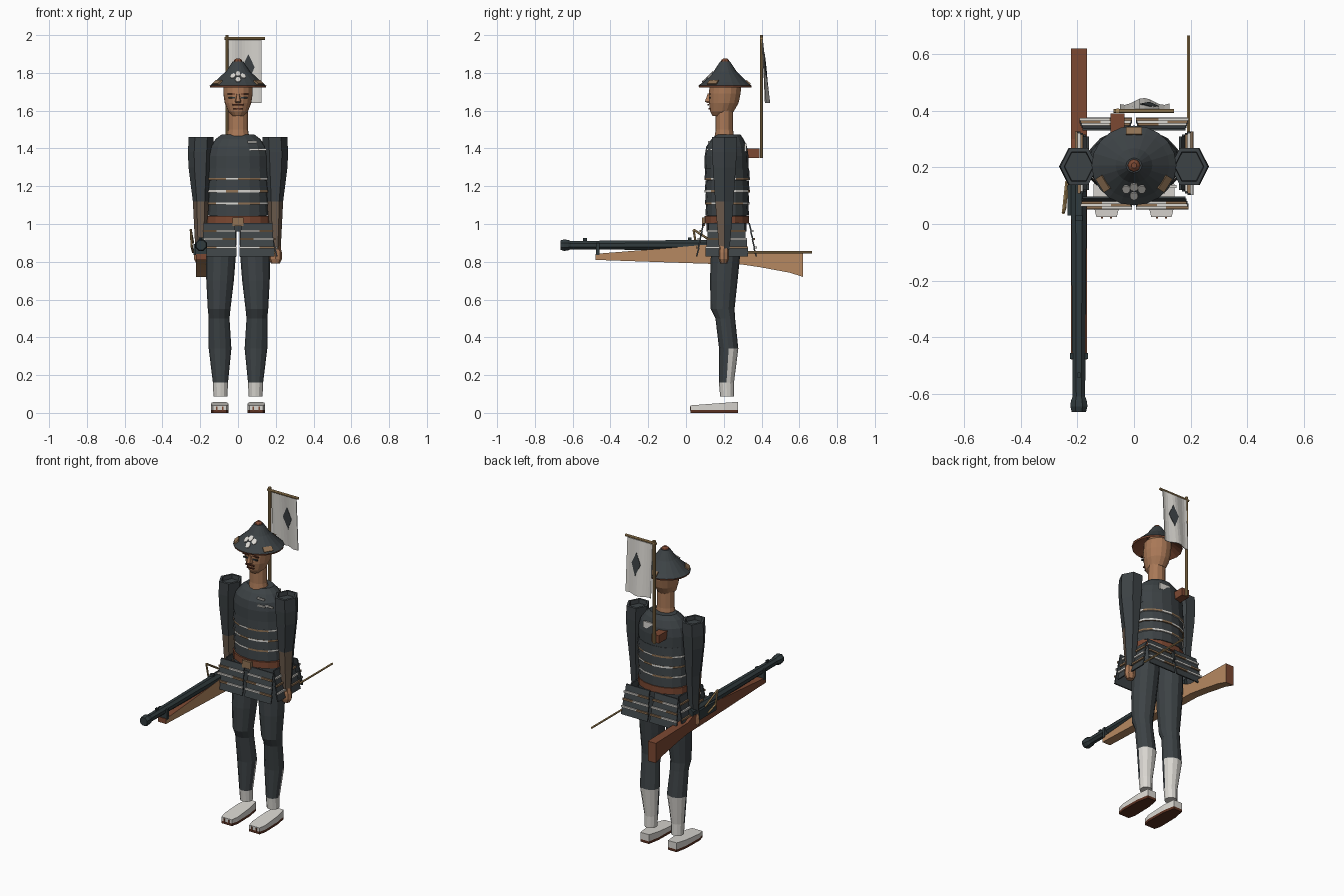
import bpy, bmesh, math
from mathutils import Vector

cube = bpy.data.objects.get("Cube")
if cube:
    bpy.data.objects.remove(cube)

COLOURS = {
    "slate cloth": (0.046, 0.055, 0.06), "off white": (0.70, 0.68, 0.64),
    "skin": (0.40, 0.19, 0.095), "light wood": (0.47, 0.25, 0.12),
    "red brown leather": (0.20, 0.065, 0.032), "bamboo": (0.42, 0.27, 0.11),
    "drab guard": (0.15, 0.105, 0.074), "gun metal": (0.03, 0.043, 0.047),
    "dark sole": (0.10, 0.03, 0.015), "lacing tan": (0.28, 0.17, 0.09),
}
MATS = {}
for label, rgb in COLOURS.items():
    m = bpy.data.materials.new(label)
    m.use_nodes = True
    m.diffuse_color = (*rgb, 1)
    m.node_tree.nodes["Principled BSDF"].inputs["Base Color"].default_value = (*rgb, 1)
    MATS[label] = m
NAMES = list(COLOURS)
SLATE, WHITE, SKIN, WOOD, LEATHER, BAMBOO, DRAB, METAL, SOLE, LACE = NAMES


def part(name, solids, rule=None):
    """Build one object from lofted solids, each a (rings, colour) pair."""
    bm = bmesh.new()
    used = []

    def slot(c):
        if c not in used:
            used.append(c)
        return used.index(c)
    for rings, colour in solids:
        vs = [[bm.verts.new(p) for p in r] for r in rings]
        fs = [bm.faces.new(vs[0]), bm.faces.new(vs[-1])]
        for a, b in zip(vs, vs[1:]):
            for i in range(len(a)):
                j = (i + 1) % len(a)
                fs.append(bm.faces.new((a[i], a[j], b[j], b[i])))
        for f in fs:
            f.material_index = slot(colour)
    bmesh.ops.recalc_face_normals(bm, faces=bm.faces)
    if rule:
        for f in bm.faces:
            c = rule(f.calc_center_median(), f.normal)
            if c:
                f.material_index = slot(c)
    mesh = bpy.data.meshes.new(name)
    bm.to_mesh(mesh)
    bm.free()
    for c in used:
        mesh.materials.append(MATS[c])
    ob = bpy.data.objects.new(name, mesh)
    bpy.context.collection.objects.link(ob)
    return ob


def ring(cx, cy, z, rx, ry, n=16, turn=0.0):
    return [Vector((cx + rx * math.cos(turn + math.tau * i / n),
                    cy + ry * math.sin(turn + math.tau * i / n), z)) for i in range(n)]


def box(x0, x1, y0, y1, z0, z1):
    return [[Vector(p) for p in ((x0, y0, z), (x1, y0, z), (x1, y1, z), (x0, y1, z))] for z in (z0, z1)]


def rod(points, radii, n=8):
    """Rings along a path, square to its overall direction."""
    pts = [Vector(p) for p in points]
    q = (pts[-1] - pts[0]).to_track_quat("Z", "Y")
    return [[p + q @ v for v in ring(0, 0, 0, r, r, n, math.pi / n)] for p, r in zip(pts, radii)]


CY = 0.215
# Chest, lamellar bands and their lacing
part("chest_armour", [([ring(0, CY + o, z, rx, ry) for z, rx, ry, o in (
    (1.295, .163, .117, 0), (1.36, .162, .116, 0), (1.41, .148, .108, 0),
    (1.45, .118, .085, .005), (1.475, .085, .062, .01))], SLATE)])
part("torso_core", [([ring(0, CY, z, .152, .106) for z in (.96, 1.3)], SLATE)])
bands = []
for i in range(4):
    z, r = 1.295 - .064 * i, .167 - .002 * i
    bands.append(([ring(0, CY + .003, z - .058, r, r * .72), ring(0, CY + .003, z, r - .006, (r - .006) * .72)], SLATE))
part("waist_bands", bands)


def lace_rule(c, n):
    a = math.degrees(math.atan2(c.y - CY, c.x)) + 40 * round((c.z - 1.1) / .064)
    return WHITE if int(a // 45) % 2 else None


laces = []
for i in range(3):
    z, r = 1.238 - .064 * i, .1685 - .002 * i
    laces.append(([ring(0, CY + .003, z - .006, r, r * .72), ring(0, CY + .003, z + .005, r, r * .72)], LACE))
part("band_lacing", laces, lace_rule)
part("chest_lacing", [(box(x, x + .05, y, y + .01, z, z + .009), WHITE) for x, y, z in
                      ((.05, .117, 1.43), (.06, .108, 1.39), (.1, .128, 1.39))])
part("back_patch", [(box(0, .075, .311, .32, 1.385, 1.425), WHITE)])
part("belt", [([ring(0, CY, z, .168, .118) for z in (1.002, 1.042)], LEATHER),
              (box(-.03, .03, .084, .1, .99, 1.035), LACE)])


# Flared skirt panels made of overlapping boards
def panel(name, x, y, angle, w0, w1, flare, flip):
    t = Vector((math.cos(angle), math.sin(angle), 0))
    n = Vector((math.sin(angle), -math.cos(angle), 0))
    o = Vector((x, y, 0))

    def board(u0, u1, d0, d1, th, z0, z1):
        return [[o + t * u + n * d + Vector((0, 0, z)) for u, d in
                 ((u0, e), (u1, e), (u1, e - th), (u0, e - th))] for z, e in ((z0, d0), (z1, d1))]
    solids = []
    for i in range(4):
        k = i / 3
        z, w, d = 1.005 - .044 * i, (w0 + (w1 - w0) * k) / 2, flare * k
        solids.append((board(-w, w, d + .012, d, .008, z - .046, z), SLATE))
        if i:
            s = (.15 if i % 2 else -.2) * w * flip
            left, right = (WHITE, LACE) if flip * (i % 2 - .5) > 0 else (LACE, WHITE)
            for u0, u1, c in ((-w, s, left), (s, w, right)):
                solids.append((board(u0, u1, d + .011, d + .011, .009, z - .003, z + .008), c))
    part(name, solids)


for s, side in ((1, "left"), (-1, "right")):
    panel("front_skirt_" + side, s * .1, .09, 0, .165, .185, .026, s)
    panel("back_skirt_" + side, s * .1, .338, math.pi, .165, .185, .026, s)
    panel("side_skirt_" + side, s * .168, CY, s * math.pi / 2, .19, .225, .03, s)

    # Legs with light wrapped gaiters
    def gaiter(c, n):
        return WHITE if c.z < .16 or (c.z < .35 and n.y > .05) else None
    part("leg_" + side, [([ring(s * x, y, z, rx, ry, 12) for z, x, y, rx, ry in (
        (.088, .093, .218, .037, .037), (.16, .093, .214, .04, .04), (.34, .095, .226, .06, .051),
        (.5, .1, .208, .055, .052), (.55, .1, .194, .06, .063), (.7, .095, .2, .073, .073),
        (.85, .09, .21, .08, .078), (1.0, .085, .215, .078, .08))], SLATE)], gaiter)

    # Footwear with sole and toe straps
    half = [(.03, .275), (.044, .2), (.047, .07), (.036, .025)]
    outline = half + [(-x, y) for x, y in reversed(half)]

    def foot(h):
        return [Vector((s * .097 + x, y, h(y))) for x, y in outline]
    straps = [(box(s * .097 + x, s * .097 + x + .008, .02, .03, .012, .034), LEATHER) for x in (-.02, .012)]
    part("shoe_" + side, [([foot(lambda y: .0), foot(lambda y: .016)], SOLE),
                          ([foot(lambda y: .016), foot(lambda y: .038 + y * .075)], WHITE)] + straps)

    # Six-sided sleeves, open at the shoulder, with drab forearm fronts
    def guard(c, n):
        return DRAB if c.z < 1.11 and n.y < -.3 else None
    part("arm_" + side, [([ring(s * x, .203, z, rx, ry, 6) for z, x, rx, ry in (
        (.865, .196, .03, .032), (1.0, .197, .036, .045), (1.12, .197, .042, .056), (1.3, .2, .062, .07),
        (1.38, .199, .066, .076), (1.46, .195, .066, .076), (1.461, .195, .052, .06),
        (1.435, .195, .05, .057))], SLATE)], guard)
    part("hand_" + side, [([ring(s * .198, .2, z, rx, ry, 8) for z, rx, ry in (
        (.79, .022, .018), (.815, .036, .027), (.85, .034, .028), (.885, .026, .024))], SKIN)])

# Neck, head and face
part("neck", [([ring(0, .203, z, rx, ry, 12) for z, rx, ry in (
    (1.46, .06, .052), (1.5, .053, .046), (1.62, .052, .046))], SKIN)])
part("head", [([ring(0, y, z, rx, ry, 16) for z, y, rx, ry in (
    (1.572, .18, .03, .04), (1.595, .19, .052, .062), (1.64, .2, .07, .078),
    (1.69, .205, .078, .084), (1.75, .21, .078, .083), (1.785, .21, .05, .055))], SKIN)])
part("nose", [([[Vector(p) for p in ((-w, .14, z), (w, .14, z), (w * .6, y, z), (-w * .6, y, z))]
               for z, w, y in ((1.64, .016, .115), (1.648, .019, .1), (1.69, .009, .115))], SKIN)])
face = [(box(-.024, .024, .12, .13, 1.607, 1.613), SOLE), (box(-.03, .03, .114, .123, 1.628, 1.635), SOLE)]
for s in (-1, 1):
    face += [(box(s * .033 - .016, s * .033 + .016, .122, .131, 1.665, 1.673), METAL),
             (box(s * .035 - .02, s * .035 + .02, .122, .131, 1.686, 1.692), SOLE)]
part("face_features", face)

# Conical hat, its patches and its crest
HAT = [(.028, 1.86), (.065, 1.807), (.125, 1.752), (.15, 1.732)]


def hat_patch(deg, r, w, h, n, turn=0.0):
    a = math.radians(deg)
    (r0, z0), (r1, z1) = next((p, q) for p, q in zip(HAT, HAT[1:]) if r <= q[0])
    slope = (z1 - z0) / (r1 - r0)
    out, tan = Vector((math.cos(a), math.sin(a), 0)), Vector((-math.sin(a), math.cos(a), 0))
    down = (out + Vector((0, 0, slope))).normalized()
    c = Vector((r * out.x, CY - .008 + r * out.y * .94, z0 + slope * (r - r0)))
    return [[c + tan * p.x * w + down * p.y * h + tan.cross(down) * -d for p in ring(0, 0, 0, 1, 1, n, turn)]
            for d in (-.004, .005)]


profile = [(.06, 1.785), (.147, 1.722)] + HAT[::-1]
part("hat", [([ring(0, CY - .008, z, r, r * .94, 20) for r, z in profile], SLATE)],
     lambda c, n: LEATHER if n.z < -.2 else None)
part("hat_knob", [([ring(0, CY - .008, z, r, r, 8) for z, r in ((1.85, .026), (1.868, .02), (1.876, .01))], LEATHER)])
part("hat_patches", [(hat_patch(a, .128, .04, .022, 4, math.pi / 4), LACE) for a in (90, 212, 328)])
part("hat_crest", [(hat_patch(a - 90, r, .015, .019, 8), WHITE) for a, r in
                   ((-17, .092), (17, .092), (0, .08), (0, .113))])

# Back banner with pole and holder
part("banner_holder", [(box(-.083, -.033, .3, .39, 1.35, 1.4), LEATHER)])
part("banner_pole", [(rod([(-.058, .4, 1.35), (-.058, .4, 2)], (.009, .009)), BAMBOO)])
part("banner_crossbar", [(rod([(-.072, .4, 1.982), (.142, .4, 1.982)], (.008, .008)), BAMBOO)])


def sway(x, z):
    return .405 + (1.975 - z) / .33 * (.026 + .012 * math.sin(x * 45))


cols = [-.05 + .175 * i / 10 for i in range(11)]
part("banner_cloth", [([[Vector((x, sway(x, z) + d, z)) for z, d in
                        ((1.64, -.002), (1.64, .002), (1.975, .002), (1.975, -.002))] for x in cols], WHITE)])
part("banner_diamond", [([[Vector((x, sway(x, z) + d, z)) for x, z in
                          ((.055, 1.755), (.088, 1.83), (.055, 1.9), (.022, 1.83))] for d in (-.0049, .0049)], SLATE)])

# Long gun: stock, barrel, fittings and slow match
side = [(-.48, .81), (.1, .79), (.3, .785), (.4, .77), (.55, .742), (.62, .72),
        (.62, .845), (.3, .852), (.22, .885), (.1, .89), (-.1, .872), (-.48, .842)]
part("gun_stock", [([[Vector((x, y, z)) for y, z in side] for x in (-.223, -.167)], LEATHER)],
     lambda c, n: WOOD if n.x > .5 or n.z < -.5 else None)
GX, GZ = -.195, .888
part("gun_barrel", [(rod([(GX, y, GZ) for y in (.25, .0, -.61, -.625, -.645, -.665)],
                         (.031, .029, .024, .03, .033, .027)), METAL)])
part("gun_fittings", [(box(GX - .032, GX + .032, -.477, -.457, .835, .9), METAL),
                      (box(GX - .005, GX + .005, -.545, -.525, .905, .925), METAL),
                      (box(GX - .012, GX + .012, .01, .03, .91, .928), METAL),
                      (box(-.236, -.222, .03, .2, .835, .895), METAL)])
loop = [(-.238, .15, .9), (-.25, .04, .97), (-.245, .055, .88), (-.238, .12, .85)]
part("slow_match", [(rod([a, b], (.006, .006), 6), BAMBOO) for a, b in zip(loop, loop[1:])])
part("ramrod", [(rod([(.193, .13, .85), (.193, .667, .85)], (.006, .006), 6), BAMBOO)])
